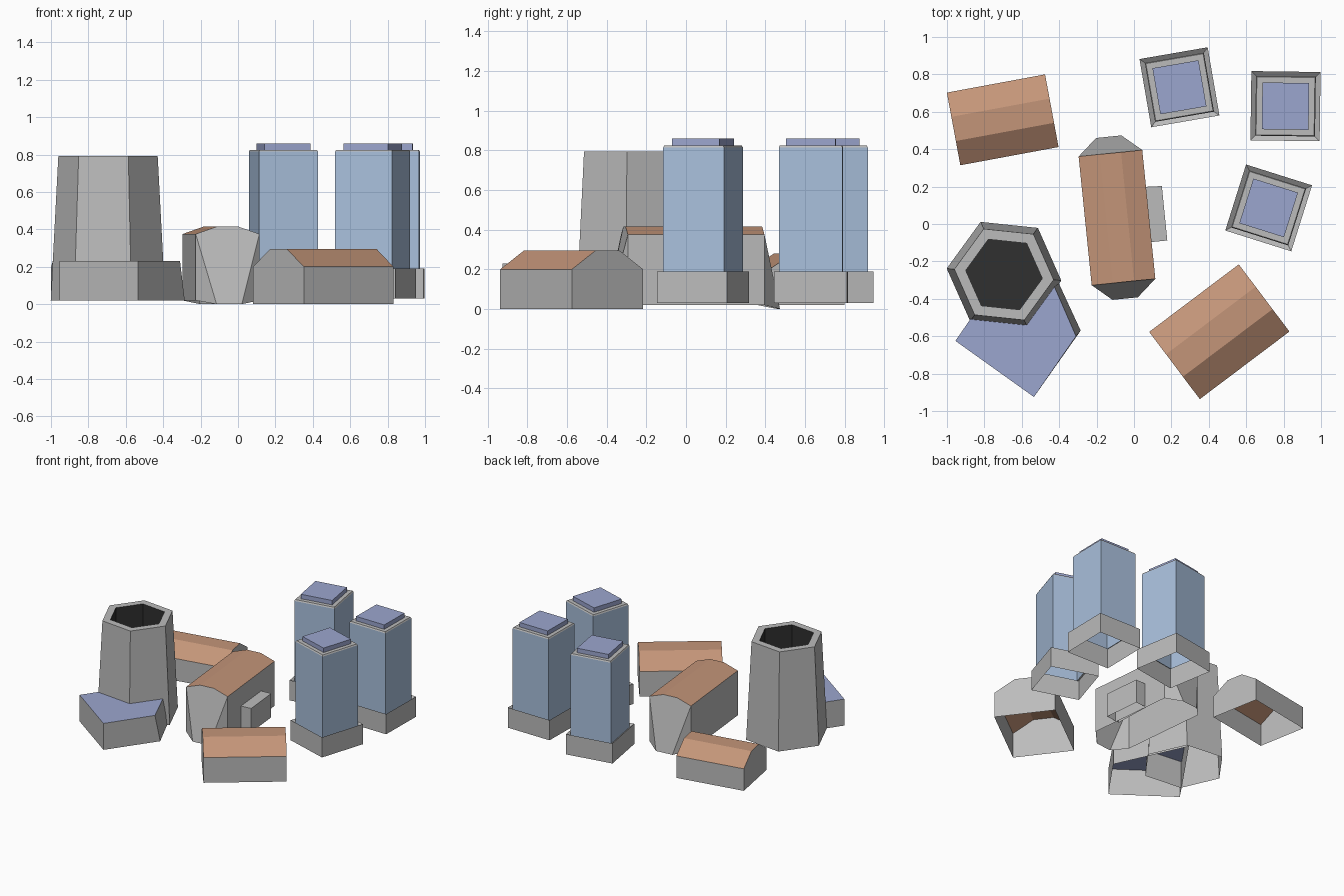
import bpy, bmesh
from math import radians, sin, cos

if "Cube" in bpy.data.objects:
    bpy.data.objects.remove(bpy.data.objects["Cube"])


def material(name, rgb):
    m = bpy.data.materials.new(name)
    m.diffuse_color = (*rgb, 1)
    m.use_nodes = True
    m.node_tree.nodes["Principled BSDF"].inputs["Base Color"].default_value = m.diffuse_color
    return m


GREY = material("wall_grey", (0.5, 0.5, 0.5))
ROOF = material("roof_brown", (0.55, 0.30, 0.19))
GLASS = material("tower_blue", (0.40, 0.53, 0.72))
CAP = material("flat_roof_blue", (0.33, 0.38, 0.62))
DARK = material("shaft_dark", (0.03, 0.03, 0.03))


def make(name, verts, faces, loc=(0, 0, 0), turn=0):
    """Flat-shaded mesh; faces are (indices, material) pairs."""
    mats = list(dict.fromkeys(m for _, m in faces))
    bm = bmesh.new()
    vs = [bm.verts.new(v) for v in verts]
    for idx, m in faces:
        bm.faces.new([vs[i] for i in idx]).material_index = mats.index(m)
    bmesh.ops.recalc_face_normals(bm, faces=bm.faces[:])
    me = bpy.data.meshes.new(name)
    bm.to_mesh(me)
    bm.free()
    for m in mats:
        me.materials.append(m)
    ob = bpy.data.objects.new(name, me)
    ob.location = loc
    ob.rotation_euler.z = radians(turn)
    bpy.context.collection.objects.link(ob)
    return ob


def loft(name, rings, mats, top, loc=(0, 0, 0), turn=0):
    """Stack of rings, open below; one material per band, optional lid."""
    n = len(rings[0])
    verts = [v for r in rings for v in r]
    faces = []
    for k, m in enumerate(mats):
        for i in range(n):
            j = (i + 1) % n
            faces.append(((k * n + i, k * n + j, k * n + n + j, k * n + n + i), m))
    if top:
        faces.append((tuple(range(len(verts) - n, len(verts))), top))
    return make(name, verts, faces, loc, turn)


def square(side, z):
    h = side / 2
    return [(-h, -h, z), (h, -h, z), (h, h, z), (-h, h, z)]


def hexagon(r, z):
    return [(r * cos(radians(60 * i)), r * sin(radians(60 * i)), z) for i in range(6)]


def cottage(name, loc, turn, length, width, base, wall, ridge):
    """Long house with a flat-topped pitched roof, open below."""
    h, t = width / 2, width / 6
    prof = [(-h, base), (-h, wall), (-t, ridge), (t, ridge), (h, wall), (h, base)]
    verts = [(s * length / 2, y, z) for s in (-1, 1) for y, z in prof]
    mats = [GREY, ROOF, ROOF, ROOF, GREY]
    faces = [((i, i + 1, i + 7, i + 6), m) for i, m in enumerate(mats)]
    faces += [(tuple(range(6)), GREY), (tuple(range(6, 12)), GREY)]
    make(name, verts, faces, loc, turn)


cottage("front_house", (0.456, -0.576, 0), 37, 0.60, 0.45, 0.0, 0.20, 0.295)
cottage("back_house", (-0.702, 0.557, 0), 10.5, 0.534, 0.395, 0.02, 0.195, 0.28)

# Three glass towers on podiums
for n, (x, y, a) in enumerate([(0.81, 0.63, -0.8), (0.243, 0.731, 9.8), (0.72, 0.086, -17.5)]):
    loc = (x, y, 0)
    loft(f"tower_podium_{n}", [square(0.37, 0.03), square(0.37, 0.19), square(0.32, 0.17)],
         [GREY, GREY], None, loc, a)
    loft(f"tower_shaft_{n}", [square(0.32, 0.17), square(0.32, 0.815), square(0.31, 0.825)],
         [GLASS, GREY], GREY, loc, a)
    loft(f"tower_cap_{n}", [square(0.25, 0.825), square(0.25, 0.86)], [CAP], CAP, loc, a)

# Hexagonal chimney with a hollow top
loft("chimney", [hexagon(0.308, 0.02), hexagon(0.267, 0.793), hexagon(0.206, 0.793), hexagon(0.206, 0.40)],
     [GREY, GREY, DARK], DARK, (-0.695, -0.27, 0), -6)

# Low annex at the chimney foot, its right wall leaning in
low = [(-0.955, -0.625), (-0.535, -0.925), (-0.285, -0.57), (-0.537, -0.025), (-0.80, -0.40)]
high = [(-0.955, -0.625), (-0.535, -0.925), (-0.31, -0.60), (-0.55, -0.05), (-0.80, -0.40)]
loft("chimney_annex", [[(*p, 0.02) for p in low], [(*p, 0.23) for p in high]], [GREY], CAP)

# Central hall: pitched roof, end walls running out to a narrow foot
w, r, e, l, o = 0.171, 0.057, 0.068, 0.346, 0.435
end = [(-w, 0, 0.02), (-w, 0, 0.375), (-r, 0, 0.415), (r, 0, 0.415), (w, 0, 0.375), (w, 0, 0.02)]
verts, faces = [], []
for s in (-1, 1):
    b = len(verts)
    verts += [(x, s * l, z) for x, _, z in end] + [(-e, s * o, 0), (e, s * o, 0)]
    faces += [((b + 1, b + 2, b + 3, b + 4, b + 7, b + 6), GREY),
              ((b, b + 1, b + 6), GREY), ((b + 5, b + 7, b + 4), GREY)]
for i, m in enumerate([GREY, ROOF, ROOF, ROOF, GREY]):
    faces.append(((i, i + 1, i + 9, i + 8), m))
make("hall", verts, faces, (-0.091, 0.034, 0), 5.8)

# Side box on the hall
side = [(0.05, 0.198), (0.06, -0.10), (0.178, -0.088), (0.149, 0.203)]
loft("hall_side_box", [[(*p, 0.03) for p in side], [(*p, 0.22) for p in side]], [GREY], GREY)
